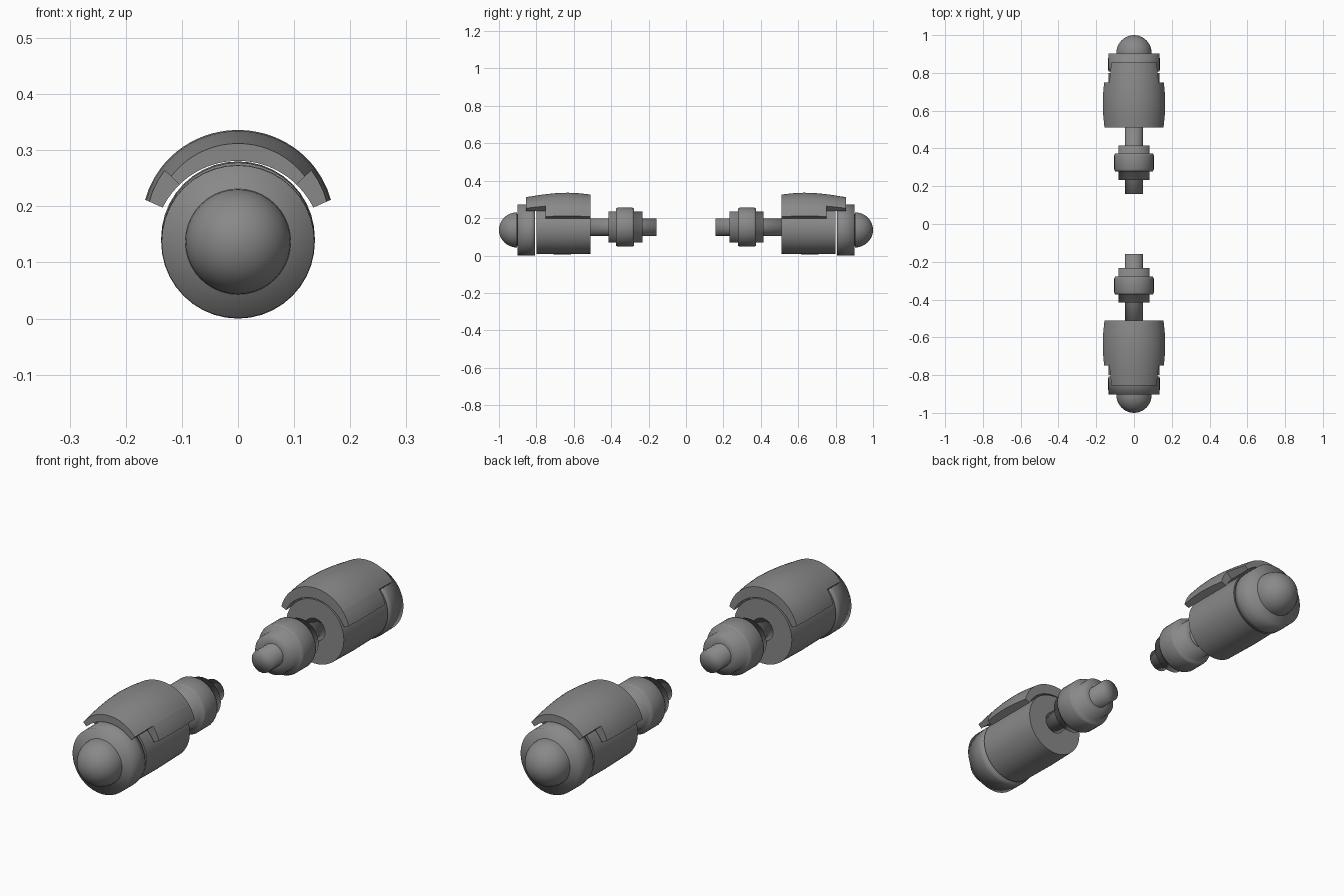
import bpy, bmesh, math
from math import sin, cos, pi, radians

if "Cube" in bpy.data.objects:
    bpy.data.objects.remove(bpy.data.objects["Cube"])

grey = bpy.data.materials.new("dark_grey")
grey.diffuse_color = (0.25, 0.25, 0.25, 1)
grey.use_nodes = True
grey.node_tree.nodes["Principled BSDF"].inputs["Base Color"].default_value = grey.diffuse_color


def finish(bm, name, angle):
    bmesh.ops.recalc_face_normals(bm, faces=bm.faces)
    me = bpy.data.meshes.new(name)
    bm.to_mesh(me)
    bm.free()
    me.materials.append(grey)
    ob = bpy.data.objects.new(name, me)
    bpy.context.collection.objects.link(ob)
    bpy.ops.object.select_all(action='DESELECT')
    ob.select_set(True)
    bpy.context.view_layer.objects.active = ob
    bpy.ops.object.shade_smooth_by_angle(angle=radians(angle))


def lathe(name, profile, zc, side, n=40, angle=35):
    """Revolve (radius, y) points around a y axis at height zc."""
    bm = bmesh.new()
    rings = []
    for r, y in profile:
        if r == 0:
            rings.append([bm.verts.new((0, side * y, zc))] * n)
        else:
            rings.append([bm.verts.new((r * sin(2 * pi * k / n), side * y,
                                        zc + r * cos(2 * pi * k / n))) for k in range(n)])
    for a, b in zip(rings, rings[1:]):
        for k in range(n):
            m = (k + 1) % n
            quad = list(dict.fromkeys((a[k], a[m], b[m], b[k])))
            if len(quad) > 2:
                bm.faces.new(quad)
    finish(bm, name, angle)


def shell(name, side, zc=0.138):
    """Curved plate over the body: wide at the inner end, narrow at the outer end."""
    stations = [(0.51, 0.326), (0.57, 0.333), (0.63, 0.336), (0.69, 0.334),
                (0.75, 0.328), (0.80, 0.321), (0.855, 0.312)]
    angles = [-66, -60, -53] + list(range(-46, 47, 4)) + [46, 53, 60, 66]
    bm = bmesh.new()
    verts = {}

    def v(i, j, layer):
        if (i, j, layer) not in verts:
            y, top = stations[i]
            a = angles[j]
            drop = (a / 66) ** 2
            r = top - zc - 0.017 * drop if layer else 0.143 + 0.004 * drop
            t = radians(a)
            verts[i, j, layer] = bm.verts.new((r * sin(t), side * y, zc + r * cos(t)))
        return verts[i, j, layer]

    edges = set()
    for i in range(len(stations) - 1):
        for j in range(len(angles) - 1):
            if i >= 4 and abs(angles[j] + angles[j + 1]) > 92:
                continue
            loop = [(i, j), (i + 1, j), (i + 1, j + 1), (i, j + 1)]
            for layer in (0, 1):
                bm.faces.new([v(*p, layer) for p in loop])
            edges.update(zip(loop, loop[1:] + loop[:1]))
    # rim faces close the plate along its outline
    for a, b in edges:
        if (b, a) not in edges:
            bm.faces.new((v(*a, 0), v(*b, 0), v(*b, 1), v(*a, 1)))
    finish(bm, name, 35)


for side, tag in ((-1, "front"), (1, "back")):
    # rounded nose
    lathe(tag + "_dome", [(0, 0.895)] + [(0.094 * cos(k * pi / 20), 0.903 + 0.097 * sin(k * pi / 20))
                                        for k in range(10)] + [(0, 1.0)], 0.137, side)
    # end cap, separated from the body by a thin gap
    lathe(tag + "_cap", [(0, 0.808), (0.136, 0.808), (0.137, 0.83), (0.136, 0.902), (0, 0.902)],
          0.137, side, angle=100)
    # main barrel
    lathe(tag + "_body", [(0, 0.51), (0.134, 0.51), (0.137, 0.65), (0.135, 0.80), (0, 0.80)],
          0.143, side)
    # curved cover plate
    shell(tag + "_cover_plate", side)
    # connecting rod
    lathe(tag + "_rod", [(0, 0.158), (0.047, 0.158), (0.047, 0.515), (0, 0.515)],
          0.152, side, n=20, angle=100)
    # stepped collar
    lathe(tag + "_collar", [(0.04, 0.232), (0.083, 0.232), (0.083, 0.278), (0.1, 0.278),
                            (0.105, 0.29), (0.105, 0.362), (0.1, 0.374), (0.083, 0.374),
                            (0.083, 0.415), (0.04, 0.415)], 0.152, side, n=32, angle=100)
